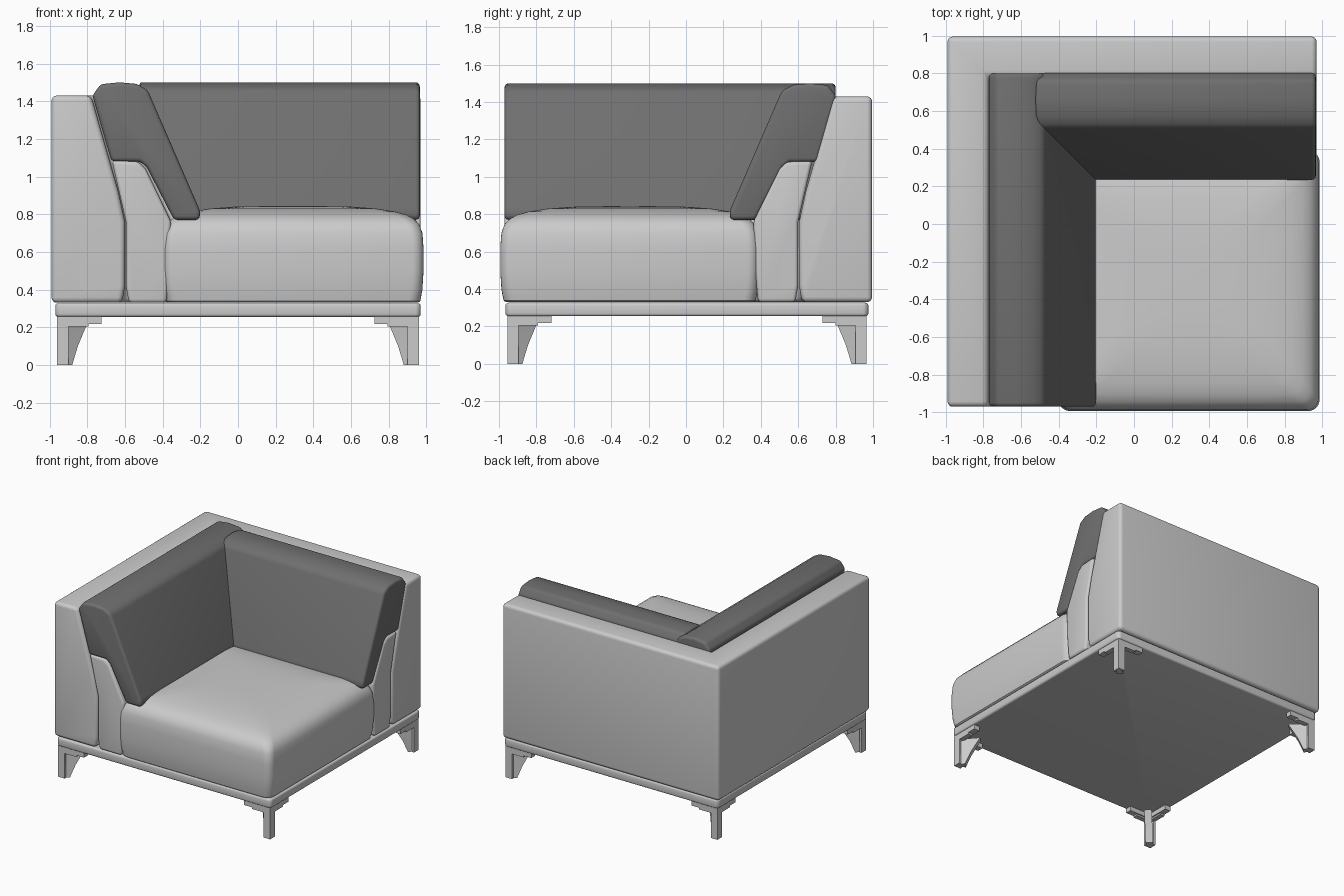
import bpy, bmesh, math

if "Cube" in bpy.data.objects:
    bpy.data.objects.remove(bpy.data.objects["Cube"])

def material(name, v):
    m = bpy.data.materials.new(name)
    m.diffuse_color = (v, v, v, 1)
    m.use_nodes = True
    m.node_tree.nodes["Principled BSDF"].inputs["Base Color"].default_value = m.diffuse_color
    return m

LIGHT = material("light grey fabric", 0.60)
DARK = material("dark grey fabric", 0.16)

def finish(name, bm, mat, bevel=0.0, segs=4):
    """Round the hard edges, shade smooth and link the object."""
    bmesh.ops.recalc_face_normals(bm, faces=bm.faces)
    if bevel:
        edges = [e for e in bm.edges if e.calc_face_angle(0) > math.radians(25)]
        bmesh.ops.bevel(bm, geom=edges, offset=bevel, segments=segs, profile=0.5,
                        affect='EDGES', clamp_overlap=True)
    me = bpy.data.meshes.new(name)
    bm.to_mesh(me)
    bm.free()
    me.materials.append(mat)
    ob = bpy.data.objects.new(name, me)
    bpy.context.collection.objects.link(ob)
    bpy.ops.object.select_all(action='DESELECT')
    bpy.context.view_layer.objects.active = ob
    ob.select_set(True)
    bpy.ops.object.shade_smooth_by_angle(angle=math.radians(40))
    return ob

def skin(bm, rings):
    """Bridge rings of points into a closed solid."""
    vs = [[bm.verts.new(p) for p in r] for r in rings]
    n = len(vs[0])
    for a, b in zip(vs, vs[1:]):
        for i in range(n):
            j = (i + 1) % n
            bm.faces.new((a[i], a[j], b[j], b[i]))
    bm.faces.new(vs[0][::-1])
    bm.faces.new(vs[-1])

def sweep(name, profile, stations, mat, bevel):
    bm = bmesh.new()
    skin(bm, [[s(d, z) for d, z in profile] for s in stations])
    return finish(name, bm, mat, bevel)

# Profiles are (distance in from the outer wall, height)
def front_end(d, z): return (-0.99 + d, -0.97, z)
def corner(d, z): return (-0.99 + d, 0.995 - d, z)
def right_end(d, z): return (0.97, 0.995 - d, z)

# L-shaped outer wall: arm and back in one mitred piece
wall = [(0, 0.33), (0.375, 0.33), (0.39, 0.42), (0.39, 0.76), (0.355, 0.92),
        (0.21, 1.43), (0, 1.43)]
sweep("arm_and_back_wall", wall, [front_end, corner, right_end], LIGHT, 0.028)

# L-shaped inner support below the loose cushions
support = [(0.41, 0.33), (0.61, 0.33), (0.625, 0.5), (0.635, 0.76), (0.50, 1.04),
           (0.46, 1.08), (0.32, 1.085), (0.395, 0.76), (0.395, 0.42)]
sweep("cushion_support", support, [front_end, corner, right_end], LIGHT, 0.02)

# Leaning back cushions; the back one is cut along the face of the arm one
cushion = [(0.318, 1.08), (0.47, 1.08), (0.505, 1.05), (0.65, 0.77), (0.785, 0.77),
           (0.79, 0.815), (0.51, 1.46), (0.45, 1.492), (0.36, 1.50), (0.26, 1.49),
           (0.217, 1.43)]
sweep("arm_cushion", cushion, [front_end, lambda d, z: (-0.99 + d, 0.80, z)], DARK, 0.022)

def cut_end(d, z):
    t = (z - 0.77) / 0.73
    return (-0.20 - 0.33 * t, 1.022 - d, z)
sweep("back_cushion", cushion,
      [cut_end, lambda d, z: (0.965, 1.022 - d, z)], DARK, 0.022)

# Crowned seat: stacked rounded rectangles (height, inset)
def rounded_rect(x0, x1, y0, y1, r, z, n=6):
    pts = []
    for k, (cx, cy) in enumerate([(x1 - r, y1 - r), (x0 + r, y1 - r),
                                  (x0 + r, y0 + r), (x1 - r, y0 + r)]):
        for i in range(n + 1):
            a = math.pi / 2 * (k + i / n)
            pts.append((cx + r * math.cos(a), cy + r * math.sin(a), z))
    return pts

bm = bmesh.new()
layers = [(0.33, 0.03), (0.34, 0.017), (0.40, 0.006), (0.50, 0), (0.62, 0), (0.70, 0.006),
          (0.745, 0.022), (0.775, 0.05), (0.797, 0.09), (0.814, 0.15), (0.83, 0.25),
          (0.84, 0.38), (0.843, 0.55)]
skin(bm, [rounded_rect(-0.40 + i, 0.985 - i, -0.993 + i, 0.39 - i, 0.06 + i * 0.15, z)
          for z, i in layers])
finish("seat", bm, LIGHT)

# Thin platform under the upholstery
bm = bmesh.new()
skin(bm, [rounded_rect(-0.97, 0.97, -0.965, 0.975, 0.03, z) for z in (0.255, 0.327)])
finish("base_platform", bm, LIGHT, 0.015, 3)

# Corner legs: bracket bars, square post and a tapered diagonal blade
def box(bm, x0, x1, y0, y1, z0, z1):
    skin(bm, [[(x0, y0, z), (x1, y0, z), (x1, y1, z), (x0, y1, z)] for z in (z0, z1)])

def leg(name, sx, sy):
    bm = bmesh.new()
    for a, b, z0 in ((0.24, 0.055, 0.218), (0.17, 0.045, 0.205)):
        box(bm, 0.005, a, 0.005, b, z0, 0.257)
        box(bm, 0.005, b, 0.005, a, z0, 0.257)
    box(bm, 0.005, 0.065, 0.005, 0.022, 0, 0.22)
    box(bm, 0.005, 0.022, 0.005, 0.065, 0, 0.22)
    w = 0.02
    rings = []
    for z, r in ((0, 0.065), (0.10, 0.095), (0.22, 0.145)):
        rings.append([(0.01 + w, 0.01, z), (r + w, r - w, z),
                      (r - w, r + w, z), (0.01, 0.01 + w, z)])
    skin(bm, rings)
    for v in bm.verts:
        v.co.x = sx * (0.965 - v.co.x)
        v.co.y = sy * (0.965 - v.co.y) + 0.005
    finish(name, bm, LIGHT)

for sy, fb in ((-1, "front"), (1, "back")):
    for sx, lr in ((-1, "left"), (1, "right")):
        leg(f"{fb}_{lr}_leg", sx, sy)
